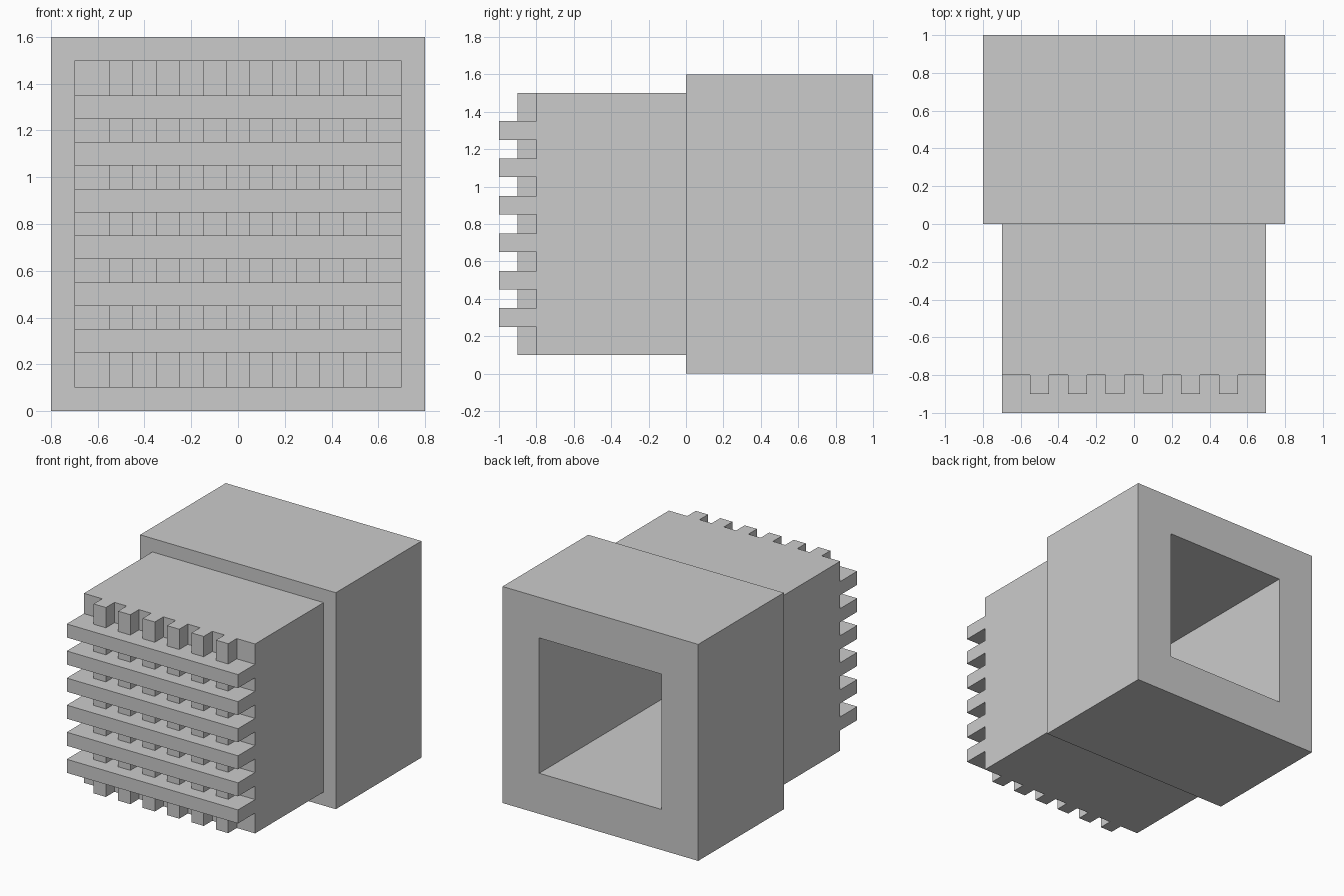
import bpy, bmesh
from mathutils import Matrix, Vector

if "Cube" in bpy.data.objects:
    bpy.data.objects.remove(bpy.data.objects["Cube"])


def box(name, lo, hi):
    """Axis-aligned box between two corners."""
    lo, hi = Vector(lo), Vector(hi)
    bm = bmesh.new()
    bmesh.ops.create_cube(bm, size=1, matrix=Matrix.Translation((lo + hi) / 2)
                          @ Matrix.Diagonal((*(hi - lo), 1)))
    mesh = bpy.data.meshes.new(name)
    bm.to_mesh(mesh)
    bm.free()
    ob = bpy.data.objects.new(name, mesh)
    bpy.context.collection.objects.link(ob)
    return ob


def repeat(ob, count, step):
    arr = ob.modifiers.new("repeat", 'ARRAY')
    arr.count = count
    arr.use_relative_offset = False
    arr.use_constant_offset = True
    arr.constant_offset_displace = step


# Square bore opening at the back, running blind into the neck
bore = box("bore_cutter", (-0.5, -0.6, 0.3), (0.5, 1.1, 1.3))
bore.hide_render = True
bore.display_type = 'WIRE'

# Large rear housing and narrower front neck
housing = box("rear_housing", (-0.8, 0, 0), (0.8, 1, 1.6))
neck = box("front_neck", (-0.7, -0.8, 0.1), (0.7, 0, 1.5))
for part in (housing, neck):
    cut = part.modifiers.new("bore", 'BOOLEAN')
    cut.operation = 'DIFFERENCE'
    cut.solver = 'EXACT'
    cut.object = bore

# Front grille: upright ribs behind deeper level slats
ribs = box("grille_ribs", (-0.55, -0.9, 0.1), (-0.45, -0.8, 1.5))
repeat(ribs, 6, (0.2, 0, 0))
slats = box("grille_slats", (-0.7, -1, 0.25), (0.7, -0.8, 0.35))
repeat(slats, 6, (0, 0, 0.2))

# Bake the cuts, then hide the cutter from view
bpy.context.view_layer.update()
deps = bpy.context.evaluated_depsgraph_get()
baked = [(o, bpy.data.meshes.new_from_object(o.evaluated_get(deps)))
         for o in (housing, neck, ribs, slats)]
for ob, mesh in baked:
    ob.modifiers.clear()
    ob.data = mesh
bpy.data.objects.remove(bore)
